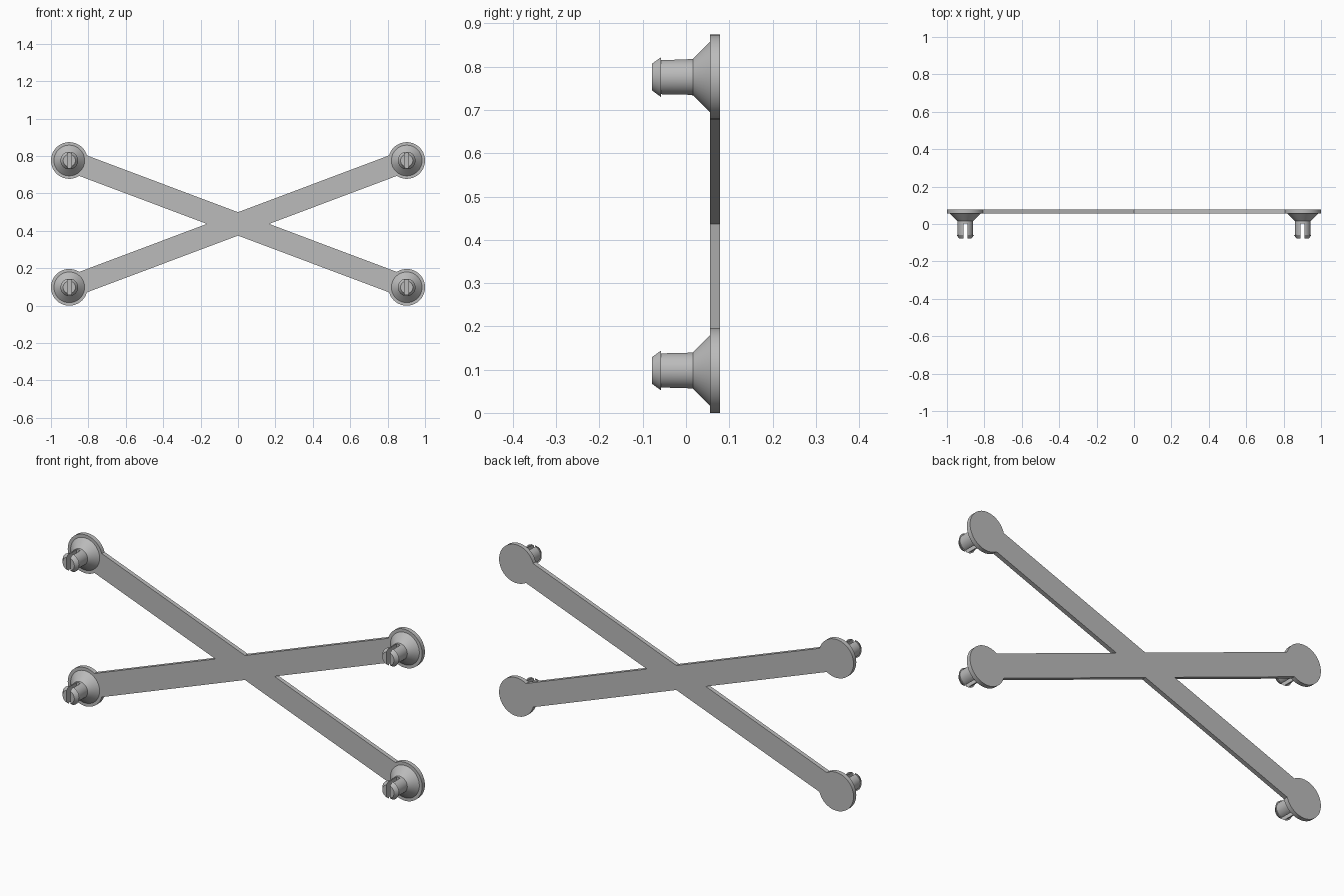
import bpy, bmesh, math
from mathutils import Vector, Matrix

cube = bpy.data.objects.get("Cube")
if cube:
    bpy.data.objects.remove(cube, do_unlink=True)

# Overall layout
MID_Z = 0.437
DISC_X, DISC_Z = 0.902, 0.339
DISC_R = 0.098
HALF_WIDTH = 0.0585
FRONT_Y, BACK_Y = 0.056, 0.078
ARC_STEPS = 40

grey = bpy.data.materials.new("plain grey")
grey.use_nodes = True
colour = (0.5, 0.5, 0.5, 1)
grey.diffuse_color = colour
grey.node_tree.nodes["Principled BSDF"].inputs["Base Color"].default_value = colour


def make_object(name, bm):
    bmesh.ops.recalc_face_normals(bm, faces=bm.faces)
    mesh = bpy.data.meshes.new(name)
    bm.to_mesh(mesh)
    bm.free()
    obj = bpy.data.objects.new(name, mesh)
    mesh.materials.append(grey)
    bpy.context.collection.objects.link(obj)
    return obj


def activate(obj):
    bpy.ops.object.select_all(action='DESELECT')
    obj.select_set(True)
    bpy.context.view_layer.objects.active = obj


def smooth(obj):
    activate(obj)
    bpy.ops.object.shade_smooth_by_angle(angle=math.radians(25))


# Crossed plate: one outline of four round-ended arms with notches between
tilt = math.atan2(DISC_Z, DISC_X)
open_angle = math.asin(HALF_WIDTH / DISC_R)
side_notch = HALF_WIDTH / math.sin(tilt)
top_notch = HALF_WIDTH / math.cos(tilt)
arms = [(1, 1, (0, top_notch)), (-1, 1, (-side_notch, 0)),
        (-1, -1, (0, -top_notch)), (1, -1, (side_notch, 0))]

outline = []
for sx, sz, notch in arms:
    heading = math.atan2(sz * DISC_Z, sx * DISC_X)
    sweep = math.pi - open_angle
    for i in range(ARC_STEPS + 1):
        a = heading - sweep + 2 * sweep * i / ARC_STEPS
        outline.append((sx * DISC_X + DISC_R * math.cos(a),
                        sz * DISC_Z + DISC_R * math.sin(a)))
    outline.append(notch)

bm = bmesh.new()
face = bm.faces.new([bm.verts.new((x, FRONT_Y, MID_Z + z)) for x, z in outline])
extruded = bmesh.ops.extrude_face_region(bm, geom=[face])
bmesh.ops.translate(bm, vec=(0, BACK_Y - FRONT_Y, 0),
                    verts=[v for v in extruded["geom"] if isinstance(v, bmesh.types.BMVert)])
smooth(make_object("crossed_plate", bm))

# Peg profile as (radius, y): flared base, stem, barbed tip
PROFILE = [(0, 0.06), (0.082, 0.06), (0.082, FRONT_Y), (0.042, 0.016),
           (0.041, -0.058), (0.047, -0.058), (0.033, -0.078), (0, -0.078)]


def make_peg(name, x, z):
    bm = bmesh.new()
    verts = [bm.verts.new((r, y, 0)) for r, y in PROFILE]
    edges = [bm.edges.new(pair) for pair in zip(verts, verts[1:])]
    bmesh.ops.spin(bm, geom=verts + edges, cent=(0, 0, 0), axis=(0, 1, 0),
                   angle=math.tau, steps=48)
    bmesh.ops.remove_doubles(bm, verts=bm.verts, dist=0.0001)
    peg = make_object(name, bm)
    peg.location = (x, 0, z)

    # Vertical slot splitting the tip into two prongs
    bm = bmesh.new()
    bmesh.ops.create_cube(bm, size=1, matrix=Matrix.Translation((0, -0.05, 0))
                          @ Matrix.Diagonal((0.021, 0.106, 0.2, 1)))
    cutter = make_object("slot_cutter", bm)
    cutter.location = peg.location
    cutter.hide_render = True
    cut = peg.modifiers.new("slot", 'BOOLEAN')
    cut.operation = 'DIFFERENCE'
    cut.solver = 'EXACT'
    cut.object = cutter
    activate(peg)
    bpy.ops.object.modifier_apply(modifier=cut.name)
    bpy.data.objects.remove(cutter, do_unlink=True)
    smooth(peg)


for height, sz in (("upper", 1), ("lower", -1)):
    for side, sx in (("left", 1), ("right", -1)):
        make_peg(f"{height}_{side}_peg", sx * DISC_X, MID_Z + sz * DISC_Z)
